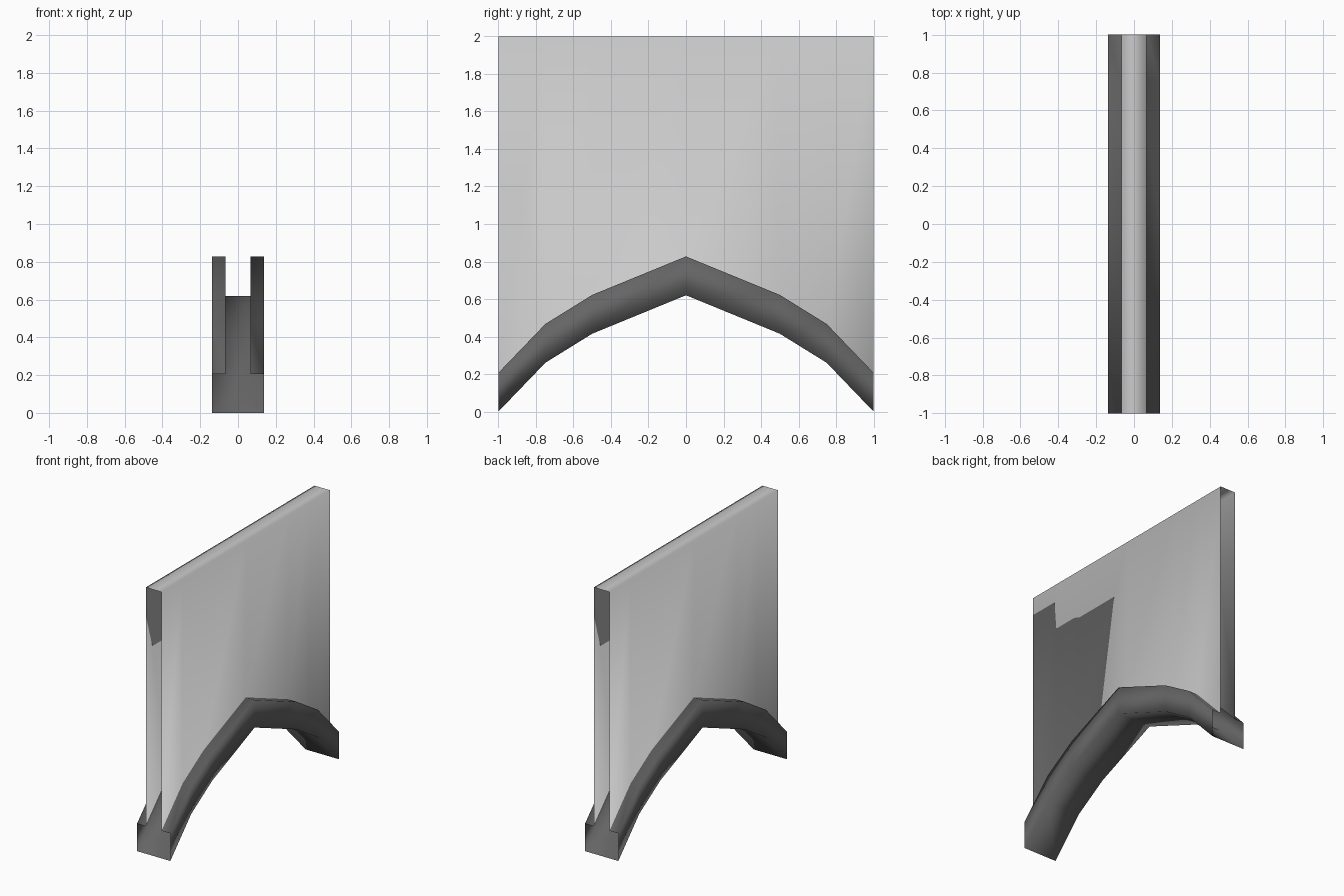
import bpy
import bmesh

cube = bpy.data.objects.get("Cube")
if cube:
    bpy.data.objects.remove(cube, do_unlink=True)


def make_material(name, grey):
    mat = bpy.data.materials.new(name)
    mat.use_nodes = True
    colour = (grey, grey, grey, 1.0)
    mat.diffuse_color = colour
    mat.node_tree.nodes["Principled BSDF"].inputs["Base Color"].default_value = colour
    return mat


TOP = 2.0           # wall height
WALL = 0.065        # half thickness of the wall
TRIM = 0.138        # half width of the arch trim
DEPTH = 0.207       # height of the trim band

# Underside of the arch: half span, mirrored about the apex
half_arch = [(0.0, 0.62), (0.5, 0.415), (0.75, 0.26), (1.0, 0.0)]
arch = [(-y, z) for y, z in reversed(half_arch[1:])] + half_arch


def section(z):
    """Closed cross-section: hollow wall standing on a wider trim channel."""
    left = [(-WALL, TOP), (-WALL, z + DEPTH), (-TRIM, z + DEPTH), (-TRIM, z)]
    right = [(-x, h) for x, h in reversed(left)]
    return left + right


# Loft the section along the arch, leaving both ends open
bm = bmesh.new()
rings = [[bm.verts.new((x, y, h)) for x, h in section(z)] for y, z in arch]
for a, b in zip(rings, rings[1:]):
    count = len(a)
    for k in range(count):
        n = (k + 1) % count
        face = bm.faces.new((a[k], b[k], b[n], a[n]))
        face.smooth = True
        # Ledges, sides and underside belong to the trim
        face.material_index = 1 if 1 <= k <= 5 else 0

mesh = bpy.data.meshes.new("arched_wall")
bm.to_mesh(mesh)
bm.free()
mesh.materials.append(make_material("light grey wall", 0.6))
mesh.materials.append(make_material("dark grey trim", 0.13))
wall = bpy.data.objects.new("arched_wall", mesh)
bpy.context.collection.objects.link(wall)
